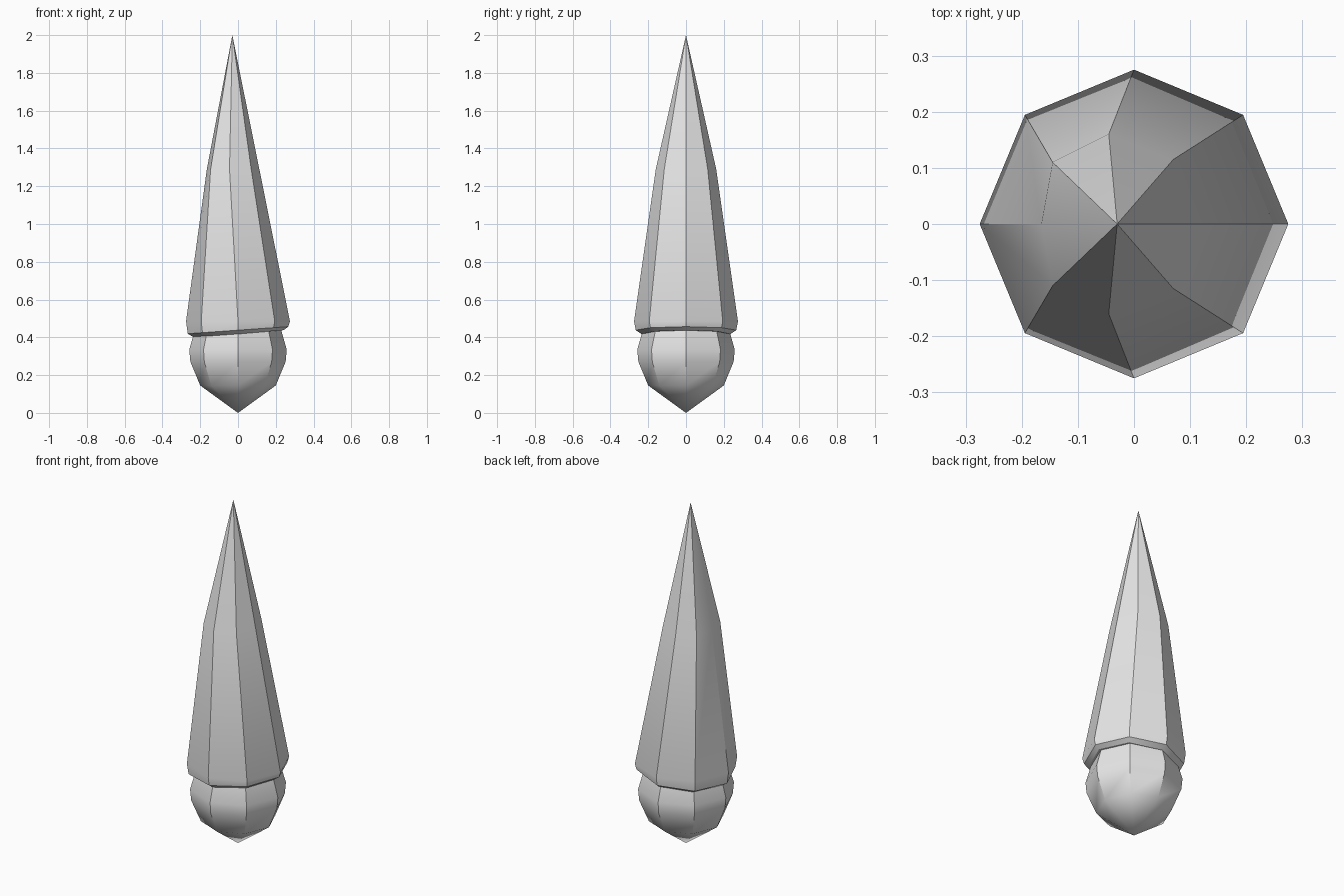
import bpy, bmesh, math

cube = bpy.data.objects.get("Cube")
if cube:
    bpy.data.objects.remove(cube)

SIDES = 8
grey = bpy.data.materials.new("plain light grey")
grey.use_nodes = True
colour = (0.8, 0.8, 0.8, 1)
grey.diffuse_color = colour
grey.node_tree.nodes["Principled BSDF"].inputs["Base Color"].default_value = colour


def ring(radius, z, tilt=0.0, shift=0.0):
    """Octagon with a corner on +x, its height leaning along x."""
    points = []
    for i in range(SIDES):
        a = math.tau * i / SIDES
        x = radius * math.cos(a)
        points.append((x + shift, radius * math.sin(a), z + tilt * x))
    return points


def skin(name, rings, bottom=None, top=None):
    """Bridge the rings upwards and close the ends, to a point if one is given."""
    bm = bmesh.new()
    loops = [[bm.verts.new(p) for p in r] for r in rings]
    for low, high in zip(loops, loops[1:]):
        for i in range(SIDES):
            j = (i + 1) % SIDES
            bm.faces.new((low[i], low[j], high[j], high[i]))
    for loop, tip in ((loops[0], bottom), (loops[-1], top)):
        if tip is None:
            bm.faces.new(loop)
        else:
            v = bm.verts.new(tip)
            for i in range(SIDES):
                bm.faces.new((loop[i], loop[(i + 1) % SIDES], v))
    bmesh.ops.recalc_face_normals(bm, faces=bm.faces)
    mesh = bpy.data.meshes.new(name)
    bm.to_mesh(mesh)
    bm.free()
    mesh.materials.append(grey)
    obj = bpy.data.objects.new(name, mesh)
    bpy.context.collection.objects.link(obj)
    bpy.ops.object.select_all(action="DESELECT")
    obj.select_set(True)
    bpy.context.view_layer.objects.active = obj
    bpy.ops.object.shade_smooth_by_angle(angle=math.radians(31))
    return obj


# Rounded bulb coming to a point at the bottom
skin("bulb", [ring(0.2, 0.145), ring(0.252, 0.27), ring(0.258, 0.335),
              ring(0.225, 0.45)], bottom=(0, 0, 0))

# Uneven middle section of the spike, mirrored front to back
half = [(0.113, 0), (0.07, 0.115), (-0.045, 0.16), (-0.145, 0.11), (-0.165, 0)]
outline = half + [(x, -y) for x, y in half[-2:0:-1]]
waist = [(x, y, 1.29) for x, y in outline]

# Long spike with a slanted, turned-under lip
skin("spike", [ring(0.236, 0.418, 0.085, 0.006), ring(0.266, 0.438, 0.07),
               ring(0.275, 0.485), waist], top=(-0.03, 0, 2))
